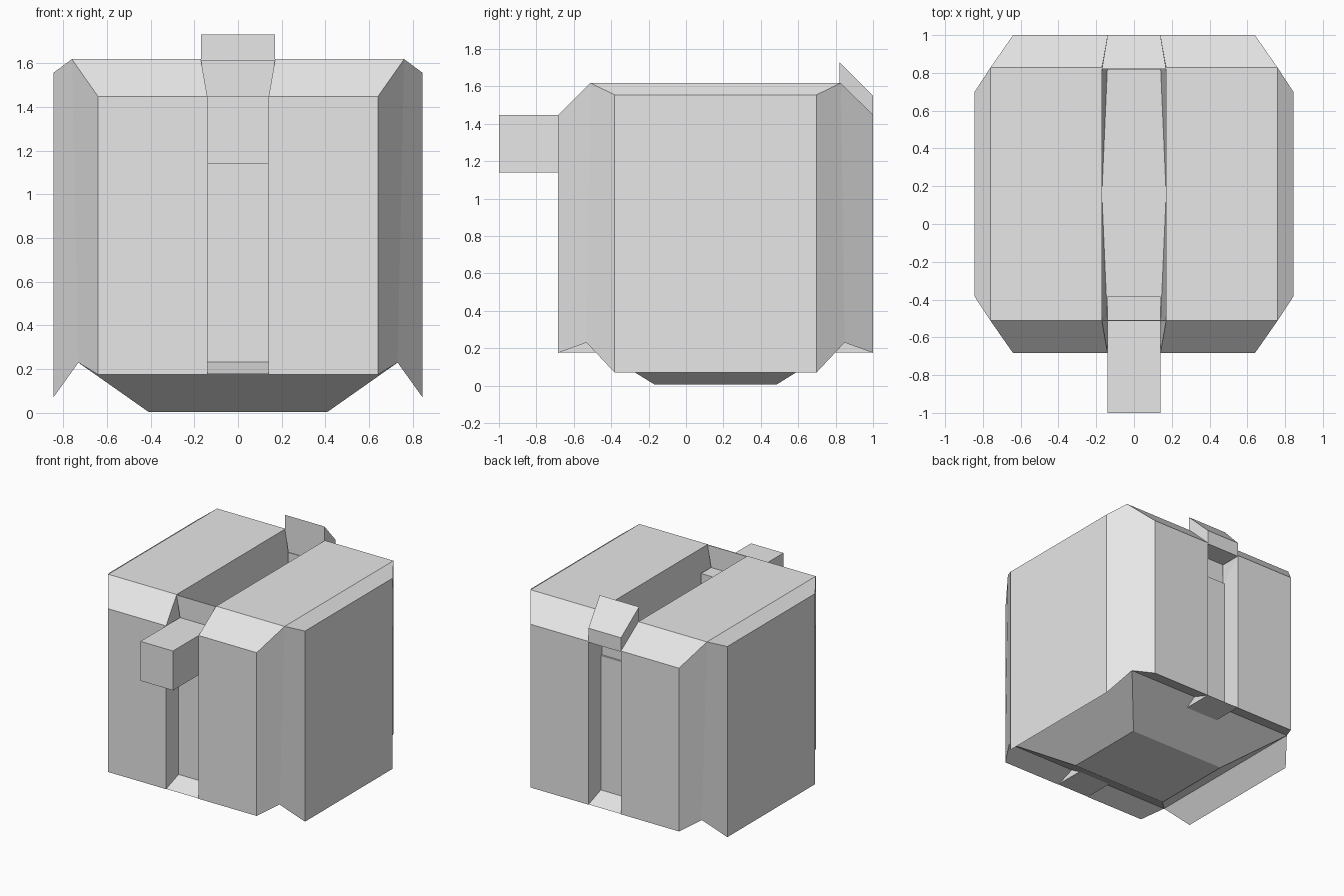
import bpy, bmesh
from mathutils import Vector

cube = bpy.data.objects.get("Cube")
if cube:
    bpy.data.objects.remove(cube, do_unlink=True)

CENTRE_Y = 0.158
GREY = (0.8, 0.8, 0.8, 1.0)

mat = bpy.data.materials.new("plain grey")
mat.use_nodes = True
mat.diffuse_color = GREY
mat.node_tree.nodes["Principled BSDF"].inputs["Base Color"].default_value = GREY


def make_object(name, bm):
    bmesh.ops.remove_doubles(bm, verts=bm.verts, dist=0.001)
    bmesh.ops.recalc_face_normals(bm, faces=bm.faces)
    mesh = bpy.data.meshes.new(name)
    bm.to_mesh(mesh)
    bm.free()
    mesh.materials.append(mat)
    obj = bpy.data.objects.new(name, mesh)
    bpy.context.collection.objects.link(obj)
    return obj


def prism(name, profile, width=0.14):
    """Extrude a (y, z) profile across x; a third value overrides the half width."""
    bm = bmesh.new()
    rings = []
    for side in (-1, 1):
        rings.append([bm.verts.new((side * (p[2] if len(p) > 2 else width), p[0], p[1]))
                      for p in profile])
    a, b = rings
    bm.faces.new(a)
    bm.faces.new(b)
    n = len(profile)
    for i in range(n):
        j = (i + 1) % n
        bm.faces.new((a[i], a[j], b[j], b[i]))
    return make_object(name, bm)


def box(name, y0, y1, z0, z1):
    return prism(name, [(y0, z0), (y1, z0), (y1, z1), (y0, z1)])


# Corner points of one quarter of the body, y measured from the body centre
P = {
    # front panel
    "front_low_in": (0.14, -0.842, 0.175), "front_low_out": (0.64, -0.842, 0.175),
    "front_up_out": (0.64, -0.842, 1.447), "front_up_in": (0.14, -0.842, 1.447),
    # top panel
    "top_in": (0.17, -0.67, 1.618), "top_out": (0.76, -0.67, 1.618),
    "top_in_mid": (0.17, 0, 1.618), "top_out_mid": (0.76, 0, 1.618),
    # side panel
    "side_low": (0.845, -0.54, 0.07), "side_up": (0.845, -0.54, 1.555),
    "side_low_mid": (0.845, 0, 0.07), "side_up_mid": (0.845, 0, 1.555),
    # lower rim of the core and the foot
    "rim": (0.73, -0.69, 0.23), "rim_mid": (0.73, 0, 0.23),
    "rim_in": (0.14, -0.69, 0.23), "rim_centre": (0, -0.69, 0.23),
    "foot": (0.41, -0.325, 0.005), "foot_mid": (0.41, 0, 0.005),
    "foot_centre": (0, -0.325, 0.005), "foot_origin": (0, 0, 0.005),
    # groove floor
    "floor_in": (0.14, -0.69, 1.28), "floor_centre": (0, -0.69, 1.28),
    "floor_mid": (0.17, 0, 1.28), "floor_origin": (0, 0, 1.28),
}
FACES = [
    "front_low_in front_low_out front_up_out front_up_in",
    "front_up_in front_up_out top_out top_in",
    "top_in top_out top_out_mid top_in_mid",
    "top_out side_up side_up_mid top_out_mid",
    "side_low side_low_mid side_up_mid side_up",
    "front_low_out rim top_out front_up_out",
    "rim side_low side_up top_out",
    "front_low_in rim_in rim front_low_out",
    "side_low rim rim_mid side_low_mid",
    "rim_in rim_centre foot_centre foot rim",
    "rim foot foot_mid rim_mid",
    "foot foot_centre foot_origin foot_mid",
    "front_low_in front_up_in floor_in rim_in",
    "front_up_in top_in floor_in",
    "top_in top_in_mid floor_mid floor_in",
    "rim_in floor_in floor_centre rim_centre",
    "floor_in floor_mid floor_origin floor_centre",
]

# Body: the quarter repeated in all four directions
bm = bmesh.new()
for sx in (-1, 1):
    for sy in (-1, 1):
        verts = {k: bm.verts.new((v[0] * sx, v[1] * sy + CENTRE_Y, v[2])) for k, v in P.items()}
        for face in FACES:
            bm.faces.new([verts[k] for k in face.split()])
make_object("grooved_body", bm)

# Sloped sills closing the groove at the bottom, front and back
for name, s in (("front_sill", -1), ("back_sill", 1)):
    prism(name, [(CENTRE_Y + s * h, z) for h, z in ((0.842, 0.177), (0.69, 0.232), (0.6, 0.177))])

# Bar sticking out of the front, and the short bar at the back
box("front_bar", -1.0, -0.385, 1.14, 1.447)
box("back_bar", 0.815, 0.835, 1.27, 1.447)

# Thin plate above the front bar
prism("front_plate", [(-0.514, 1.447), (-0.508, 1.447), (-0.508, 1.615, 0.17), (-0.514, 1.615, 0.17)])

# Raised hood over the back of the groove
prism("back_hood", [(0.82, 1.44), (0.82, 1.618, 0.17), (0.82, 1.73, 0.17), (1.0, 1.55), (1.0, 1.44)])
